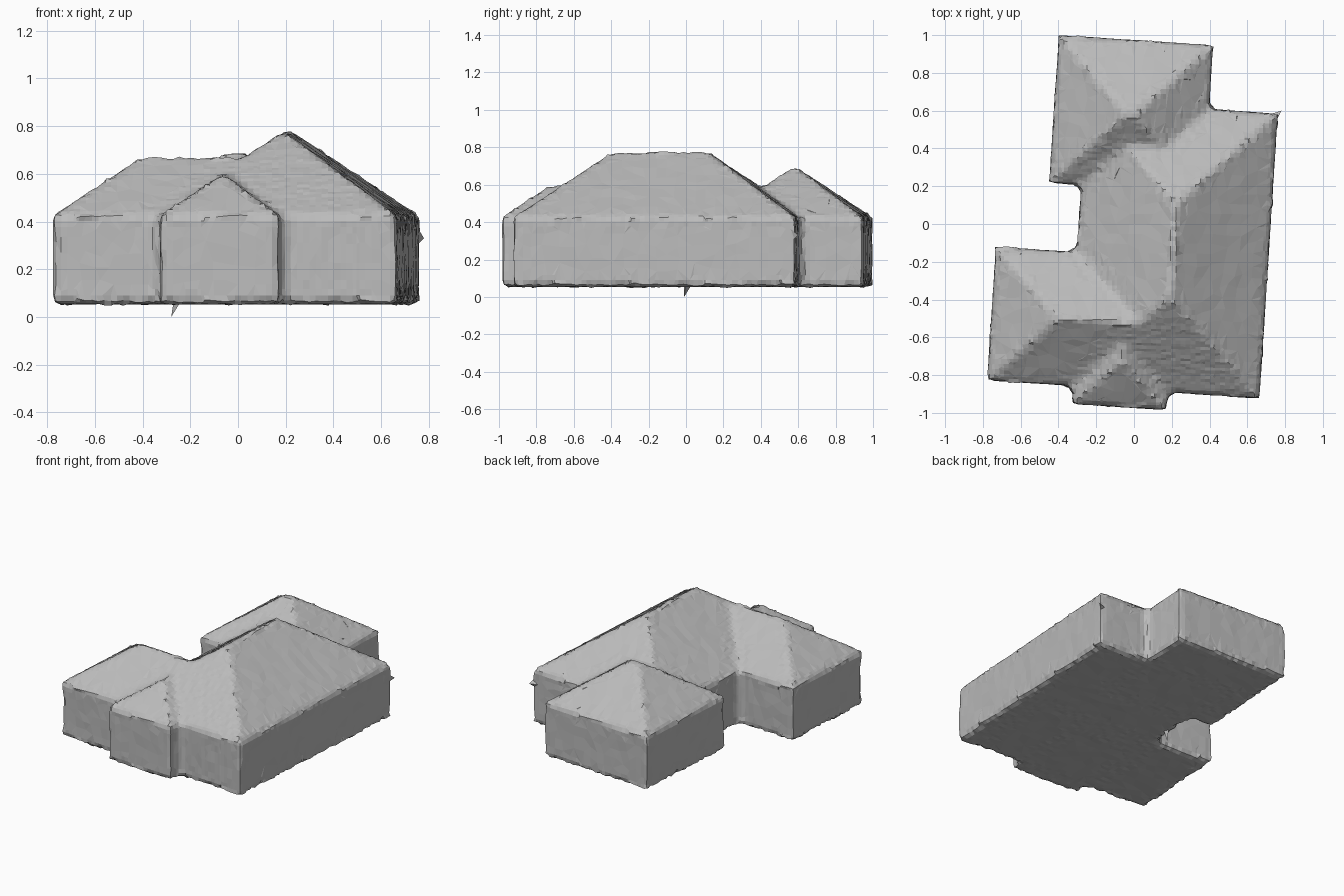
import bpy, bmesh, math, random
from mathutils import Vector, Matrix

random.seed(4)
cube = bpy.data.objects.get("Cube")
if cube:
    bpy.data.objects.remove(cube)

BASE, EAVE, PITCH = 0.055, 0.425, 0.70
TURN = Matrix.Rotation(math.radians(-3.7), 4, 'Z')

# One pale stone colour for the whole shell
stone = bpy.data.materials.new("pale_grey")
stone.use_nodes = True
colour = (0.5, 0.5, 0.5, 1)
stone.diffuse_color = colour
stone.node_tree.nodes["Principled BSDF"].inputs["Base Color"].default_value = colour


def hipped_block(bm, x0, x1, y0, y1):
    """Rectangular walls under an equal-pitch hip roof."""
    half = min(x1 - x0, y1 - y0) / 2
    top = EAVE + half * PITCH
    pts = [(x, y, z) for x in (x0, x1) for y in (y0, y1) for z in (BASE, EAVE)]
    pts += [(x0 + half, y0 + half, top), (x1 - half, y1 - half, top)]
    verts = [bm.verts.new(p) for p in pts]
    bmesh.ops.convex_hull(bm, input=verts)


# Blocks of the house: x range, y range
blocks = {
    "main_hall": (-0.29, 0.72, -0.876, 0.63),
    "left_wing": (-0.72, 0.60, -0.874, -0.17),
    "back_wing": (-0.46, 0.355, 0.19, 0.97),
    "front_bay": (-0.265, 0.232, -0.97, -0.30),
}
bm = bmesh.new()
for bounds in blocks.values():
    hipped_block(bm, *bounds)
bmesh.ops.transform(bm, matrix=TURN, verts=bm.verts)
mesh = bpy.data.meshes.new("house_shell")
bm.to_mesh(mesh)
bm.free()
house = bpy.data.objects.new("house_shell", mesh)
bpy.context.collection.objects.link(house)

# Fuse the blocks into one worn skin
fuse = house.modifiers.new("fuse", 'REMESH')
fuse.mode = 'VOXEL'
fuse.voxel_size = 0.026
thin = house.modifiers.new("thin", 'DECIMATE')
thin.ratio = 0.5
evaluated = house.evaluated_get(bpy.context.evaluated_depsgraph_get())
skin = bpy.data.meshes.new_from_object(evaluated)
house.modifiers.clear()
house.data = skin

# Slightly uneven surface with flat facets
bm = bmesh.new()
bm.from_mesh(skin)
bm.normal_update()
for v in bm.verts:
    sharp = max((e.calc_face_angle(0) for e in v.link_edges), default=0)
    reach = 0.010 if sharp > 0.5 else 0.003
    v.co += v.normal * random.uniform(-0.4, 1) * reach
for f in bm.faces:
    f.smooth = False
bm.to_mesh(skin)
bm.free()
skin.materials.clear()
skin.materials.append(stone)


def loose_chip(name, points):
    """Thin sliver sticking out of the skin."""
    chip = bmesh.new()
    bmesh.ops.convex_hull(chip, input=[chip.verts.new(p) for p in points])
    data = bpy.data.meshes.new(name)
    chip.to_mesh(data)
    chip.free()
    data.materials.append(stone)
    bpy.context.collection.objects.link(bpy.data.objects.new(name, data))


loose_chip("floor_chip", [(-0.24, 0, 0.065), (-0.26, 0.03, 0.065), (-0.27, -0.01, 0.065), (-0.28, -0.01, 0)])
loose_chip("corner_chip", [(0.75, 0.54, 0.38), (0.72, 0.58, 0.33), (0.75, 0.57, 0.30), (0.78, 0.60, 0.33)])
